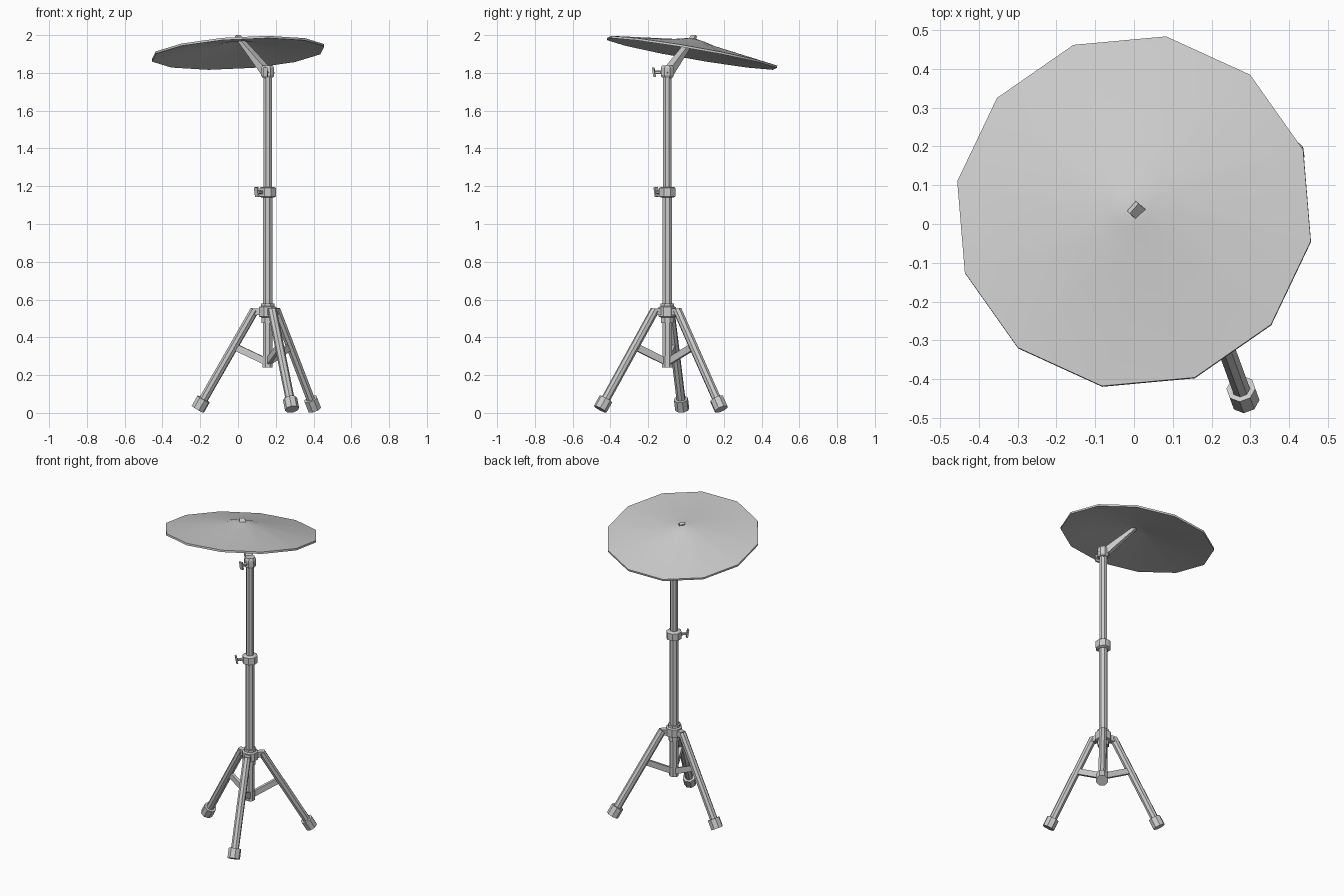
import bpy, bmesh, math
from mathutils import Vector, Matrix

if "Cube" in bpy.data.objects:
    bpy.data.objects.remove(bpy.data.objects["Cube"])

PX, PY = 0.157, -0.099          # pole axis


def finish(name, bm, matrix=None, smooth=None):
    bmesh.ops.recalc_face_normals(bm, faces=bm.faces)
    me = bpy.data.meshes.new(name)
    bm.to_mesh(me)
    bm.free()
    ob = bpy.data.objects.new(name, me)
    bpy.context.collection.objects.link(ob)
    if matrix is not None:
        ob.matrix_world = matrix
    if smooth:
        bpy.ops.object.select_all(action='DESELECT')
        bpy.context.view_layer.objects.active = ob
        ob.select_set(True)
        bpy.ops.object.shade_smooth_by_angle(angle=math.radians(smooth))
    return ob


def lathe(name, profile, n, matrix, turn=0.0, smooth=None):
    """Revolve (radius, height) points; radius 0 closes to a point."""
    bm = bmesh.new()
    rings = []
    for r, z in profile:
        if r == 0:
            rings.append([bm.verts.new((0, 0, z))] * n)
        else:
            rings.append([bm.verts.new((r * math.cos(turn + math.tau * i / n),
                                        r * math.sin(turn + math.tau * i / n), z)) for i in range(n)])
    for a, b in zip(rings, rings[1:]):
        for i in range(n):
            j = (i + 1) % n
            bm.faces.new(list(dict.fromkeys((a[i], a[j], b[j], b[i]))))
    for ring, (r, z) in ((rings[0], profile[0]), (rings[-1], profile[-1])):
        if r > 0:
            bm.faces.new(ring)
    return finish(name, bm, matrix, smooth)


def frame(p, q):
    """Matrix with origin p, local z towards q, local x horizontal."""
    z = (q - p).normalized()
    x = Vector((0, 0, 1)).cross(z).normalized()
    y = z.cross(x)
    m = Matrix((x, y, z)).transposed().to_4x4()
    m.translation = p
    return m


def rod(name, p, q, r, n=8):
    return lathe(name, [(r, 0), (r, (q - p).length)], n, frame(p, q), math.pi / n, 30 if n > 8 else None)


def bar(name, p, q, start, end):
    """Tapered rectangular bar, start/end = (horizontal width, depth)."""
    bm = bmesh.new()
    length = (q - p).length
    rings = [[bm.verts.new((sx * w / 2, sy * d / 2, z))
              for sx, sy in ((-1, -1), (1, -1), (1, 1), (-1, 1))]
             for (w, d), z in ((start, 0), (end, length))]
    bm.faces.new(rings[0])
    bm.faces.new(rings[1])
    for i in range(4):
        j = (i + 1) % 4
        bm.faces.new((rings[0][i], rings[0][j], rings[1][j], rings[1][i]))
    return finish(name, bm, frame(p, q))


def polar(r, deg, z):
    a = math.radians(deg)
    return Vector((PX + r * math.cos(a), PY + r * math.sin(a), z))


pole = Matrix.Translation((PX, PY, 0))
T8 = math.pi / 8

# Telescopic pole with collars and hub
lathe("lower_pole", [(0.027, 0.27), (0.027, 1.16)], 8, pole, T8)
lathe("upper_pole", [(0.024, 1.15), (0.024, 1.80)], 8, pole, T8)
lathe("pole_foot_cap", [(0.029, 0.24), (0.029, 0.30)], 8, pole, T8)
lathe("height_collar", [(0.036, 1.14), (0.047, 1.145), (0.047, 1.19), (0.036, 1.197)], 8, pole, T8)
lathe("tripod_hub", [(0.035, 0.475), (0.035, 0.505), (0.05, 0.51), (0.05, 0.56),
                     (0.038, 0.565), (0.038, 0.58)], 8, pole, T8)
lathe("tilter_collar", [(0.030, 1.775), (0.037, 1.785), (0.037, 1.825), (0.030, 1.84)], 8, pole, T8)

# Wing screws on the two collars
for name, deg, z, r in (("height_screw", 225, 1.168, 0.04), ("tilter_screw", 260, 1.803, 0.03)):
    rod(name, polar(r, deg, z), polar(r + 0.035, deg, z), 0.010, 6)
    bar(name + "_wing", polar(r + 0.038, deg, z - 0.024), polar(r + 0.046, deg, z + 0.026),
        (0.024, 0.01), (0.024, 0.01))

# Tripod: bracket, leg, rubber foot and strut repeated three times
for i, deg in enumerate((-70, 49, 168)):
    top, end = polar(0.07, deg, 0.545), polar(0.378, deg, 0.0195)
    d = (end - top).normalized()
    bar(f"leg_bracket_{i}", polar(0.03, deg, 0.535), polar(0.078, deg, 0.535), (0.035, 0.036), (0.035, 0.036))
    rod(f"leg_{i}", top, end - d * 0.02, 0.024)
    rod(f"rubber_foot_{i}", end - d * 0.062, end, 0.038)
    bar(f"leg_strut_{i}", polar(0.01, deg, 0.272), polar(0.178, deg, 0.35), (0.02, 0.036), (0.02, 0.036))

# Tilting arm that pokes through the cymbal
bar("tilter_arm", Vector((PX + 0.01, PY - 0.008, 1.785)), Vector((-0.003, 0.043, 1.995)),
    (0.05, 0.045), (0.034, 0.014))

# Twelve-sided cymbal: thin conical shell with a slight bell
normal = Vector((-0.06, 0.174, 1)).normalized()
tilt = Matrix.Translation((0, 0.033, 1.912)) @ Vector((0, 0, 1)).rotation_difference(normal).to_matrix().to_4x4()
profile = [(0, 0.057), (0.05, 0.050), (0.11, 0.037), (0.464, -0.012),
           (0.464, 0.0), (0.11, 0.049), (0.05, 0.064), (0, 0.071)]
lathe("cymbal", profile, 12, tilt, math.radians(20), 30)
